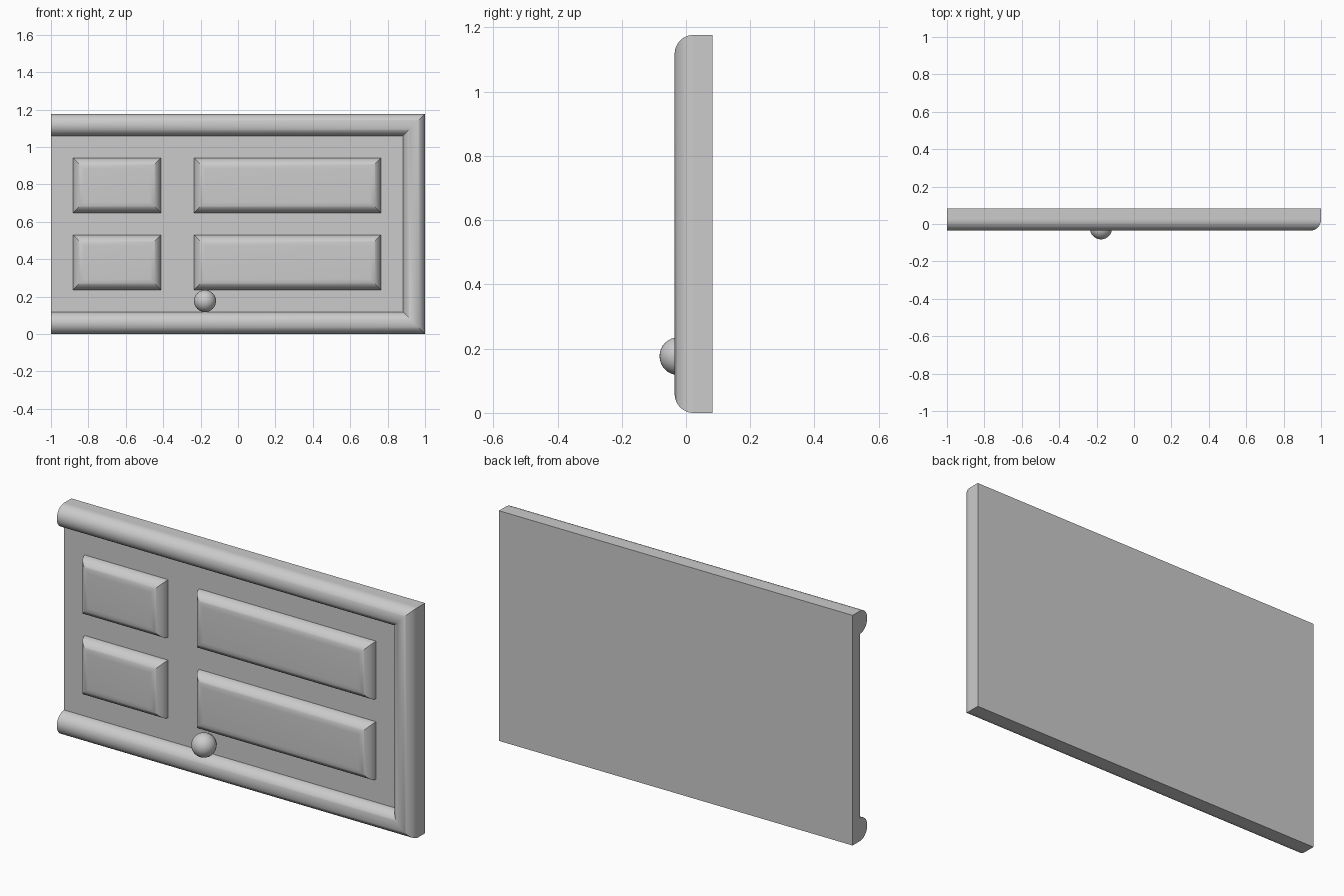
import bpy, bmesh
from math import sin, cos, pi, radians

if "Cube" in bpy.data.objects:
    bpy.data.objects.remove(bpy.data.objects["Cube"])

U = 2 / 34            # design unit: the panel is 34 x 20 units
FACE = 0.4 * U        # y of the flat slab front
SEG = 12              # segments per quarter round


def finish(name, bm):
    bmesh.ops.recalc_face_normals(bm, faces=bm.faces)
    me = bpy.data.meshes.new(name)
    bm.to_mesh(me)
    bm.free()
    ob = bpy.data.objects.new(name, me)
    bpy.context.collection.objects.link(ob)
    bpy.ops.object.select_all(action='DESELECT')
    ob.select_set(True)
    bpy.context.view_layer.objects.active = ob
    bpy.ops.object.shade_smooth_by_angle(angle=radians(35))
    return ob


def bridge(bm, a, b, closed):
    n = len(a)
    for i in range(n if closed else n - 1):
        j = (i + 1) % n
        bm.faces.new((a[i], a[j], b[j], b[i]))


# Backing slab
bm = bmesh.new()
bmesh.ops.create_cube(bm, size=1)
bmesh.ops.scale(bm, vec=(34 * U, U, 20 * U), verts=bm.verts)
bmesh.ops.translate(bm, vec=(0, FACE + U / 2, 10 * U), verts=bm.verts)
finish("slab", bm)

# Half-round moulding on three sides, mitred at the right corners
bm = bmesh.new()
stations = [(-17, 1, 0, 1), (16, 1, -1, 1), (16, 19, -1, -1), (-17, 19, 0, -1)]
rings = []
for x, z, dx, dz in stations:
    ring = []
    for i in range(2 * SEG + 1):
        a = pi * i / (2 * SEG)
        o = -cos(a)                     # from outer edge to inner edge
        ring.append(bm.verts.new(((x + o * dx) * U, FACE - U * sin(a), (z + o * dz) * U)))
    rings.append(ring)
for a, b in zip(rings, rings[1:]):
    bridge(bm, a, b, True)
bm.faces.new(rings[0])
bm.faces.new(rings[-1])
finish("frame_moulding", bm)


# Raised panels with quarter-round, mitred borders
def raised_panel(name, x0, x1, z0, z1):
    bm = bmesh.new()
    prev = None
    for i in range(SEG + 1):
        a = pi / 2 * i / SEG
        d, y = 1 - cos(a), FACE - U * sin(a)
        ring = [bm.verts.new((x * U, y, z * U)) for x, z in
                ((x0 + d, z0 + d), (x1 - d, z0 + d), (x1 - d, z1 - d), (x0 + d, z1 - d))]
        if prev:
            bridge(bm, prev, ring, True)
        else:
            bm.faces.new(ring)
        prev = ring
    bm.faces.new(prev)
    finish(name, bm)


for row, z in (("lower", 4), ("upper", 11)):
    raised_panel(row + "_short_panel", -15, -7, z, z + 5)
    raised_panel(row + "_long_panel", -4, 13, z, z + 5)

# Round knob
bm = bmesh.new()
bmesh.ops.create_uvsphere(bm, u_segments=32, v_segments=16, radius=U)
bmesh.ops.translate(bm, vec=(-3 * U, -0.4 * U, 3 * U), verts=bm.verts)
finish("knob", bm)
